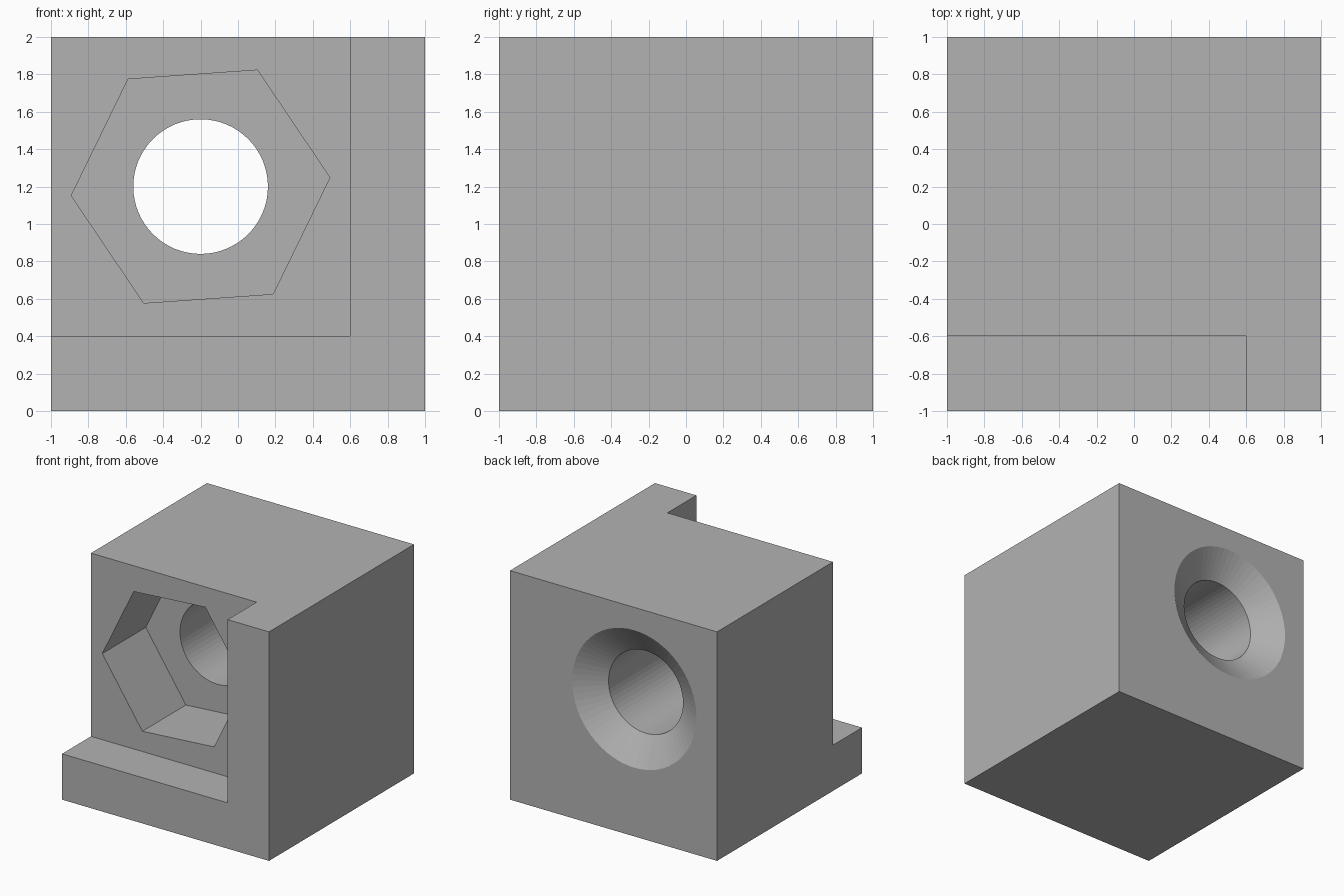
import bpy
import bmesh
from math import cos, sin, tau, radians

default = bpy.data.objects.get("Cube")
if default:
    bpy.data.objects.remove(default, do_unlink=True)

HOLE_X, HOLE_Z = -0.2, 1.2   # axis shared by the bore and the nut pocket

grey = bpy.data.materials.new("plain grey")
grey.use_nodes = True
grey.diffuse_color = (0.45, 0.45, 0.45, 1)
grey.node_tree.nodes["Principled BSDF"].inputs["Base Color"].default_value = (0.45, 0.45, 0.45, 1)


def add_object(name, bm):
    bmesh.ops.recalc_face_normals(bm, faces=bm.faces)
    mesh = bpy.data.meshes.new(name)
    bm.to_mesh(mesh)
    bm.free()
    mesh.materials.append(grey)
    obj = bpy.data.objects.new(name, mesh)
    bpy.context.collection.objects.link(obj)
    return obj


def box(name, low, high):
    bm = bmesh.new()
    bmesh.ops.create_cube(bm, size=1)
    for v in bm.verts:
        v.co = [lo + (c + 0.5) * (hi - lo) for c, lo, hi in zip(v.co, low, high)]
    return add_object(name, bm)


def turned(name, profile, sides, turn=0):
    """Solid of (radius, y) rings around the hole axis."""
    bm = bmesh.new()
    rings = []
    for radius, y in profile:
        angles = [turn + tau * i / sides for i in range(sides)]
        rings.append([bm.verts.new((HOLE_X + radius * cos(a), y, HOLE_Z + radius * sin(a)))
                      for a in angles])
    for a, b in zip(rings, rings[1:]):
        for i in range(sides):
            j = (i + 1) % sides
            bm.faces.new((a[i], a[j], b[j], b[i]))
    bm.faces.new(rings[0])
    bm.faces.new(rings[-1])
    return add_object(name, bm)


# Main cube
block = box("mounting_block", (-1, -1, 0), (1, 1, 2))

cutters = [
    # Step that leaves a bottom ledge and a side lip at the front
    box("front_step_cutter", (-1.5, -1.5, 0.4), (0.6, -0.6, 2.5)),
    # Hexagonal nut pocket
    turned("nut_pocket_cutter", [(0.693, -0.8), (0.693, 0)], 6, radians(4)),
    # Through bore flaring into the rear countersink
    turned("bore_cutter", [(0.36, -0.3), (0.36, 0.84), (0.75, 1.1)], 64),
]

# Cut each shape out, then discard the cutters
bpy.context.view_layer.objects.active = block
for cutter in cutters:
    cutter.hide_render = True
    cut = block.modifiers.new(cutter.name, 'BOOLEAN')
    cut.operation = 'DIFFERENCE'
    cut.solver = 'EXACT'
    cut.object = cutter
    bpy.ops.object.modifier_apply(modifier=cut.name)
    bpy.data.objects.remove(cutter, do_unlink=True)
